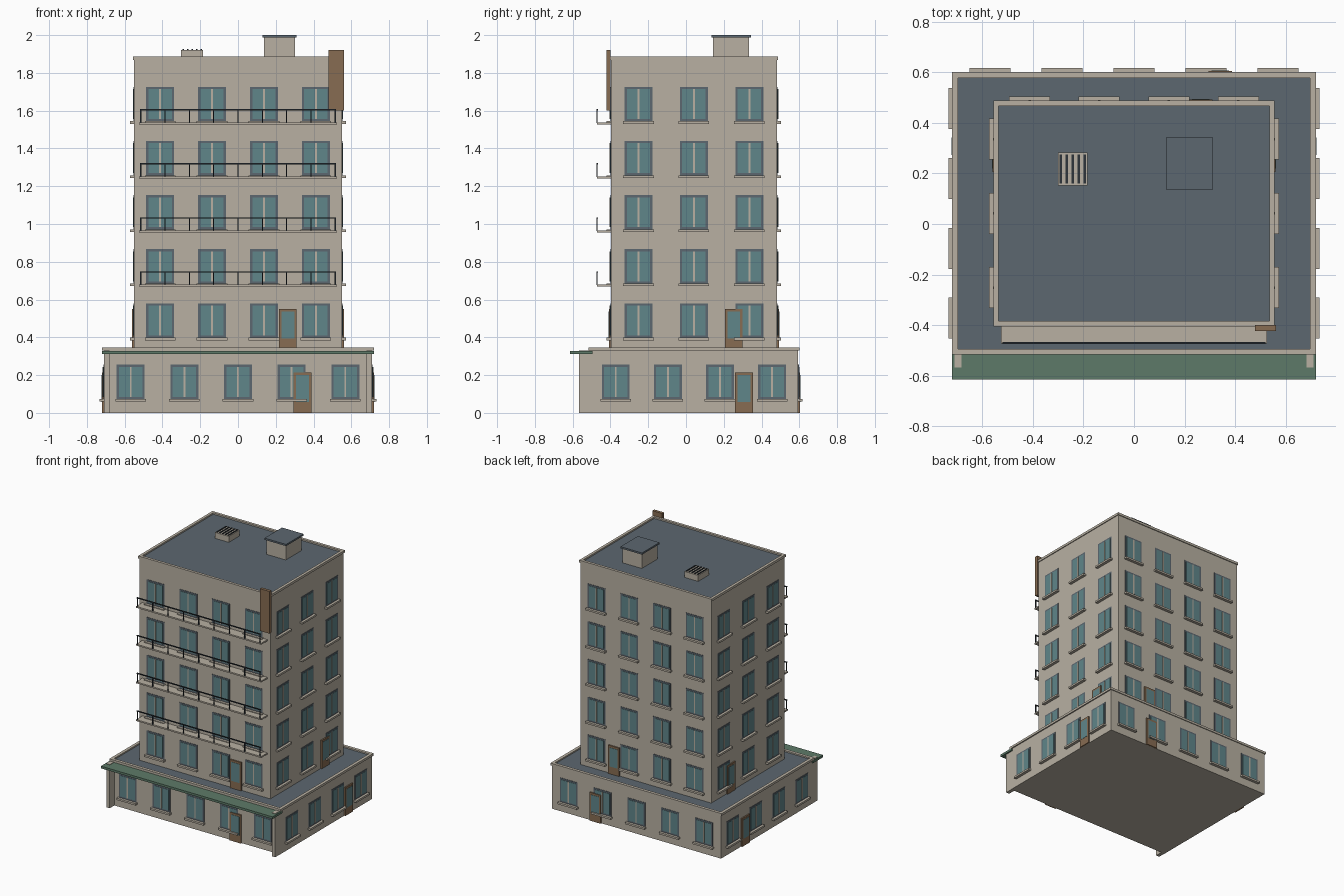
import bpy, bmesh, math
from mathutils import Matrix, Vector

if "Cube" in bpy.data.objects:
    bpy.data.objects.remove(bpy.data.objects["Cube"])


def material(name, rgb):
    m = bpy.data.materials.new(name)
    m.diffuse_color = (*rgb, 1)
    m.use_nodes = True
    m.node_tree.nodes["Principled BSDF"].inputs["Base Color"].default_value = m.diffuse_color
    return m


WALL = material("warm_stone", (0.48, 0.434, 0.361))
SLATE = material("slate_grey", (0.107, 0.136, 0.162))
GLASS = material("teal_glass", (0.117, 0.238, 0.254))
WOOD = material("brown_wood", (0.242, 0.15, 0.084))
DARK = material("dark_metal", (0.026, 0.034, 0.042))
GREEN = material("awning_green", (0.11, 0.195, 0.138))

parts = {}   # part name -> (bmesh, material)


def box(name, mat, lo, hi, frame=Matrix.Identity(4)):
    """Add an axis-aligned box, in the given local frame, to a named part."""
    bm = parts.setdefault(name, (bmesh.new(), mat))[0]
    lo, hi = Vector(lo), Vector(hi)
    m = frame @ Matrix.Translation((lo + hi) / 2) @ Matrix.Diagonal((*(hi - lo), 1))
    bmesh.ops.create_cube(bm, size=1, matrix=m)


def parapet(name, hx, hy, z0, z1, t):
    """Thin raised rim around a flat roof."""
    for s in (-1, 1):
        a, b = sorted((s * hx, s * (hx - t)))
        box(name, WALL, (a, CY - hy, z0), (b, CY + hy, z1))
        a, b = sorted((s * hy, s * (hy - t)))
        box(name, WALL, (-hx + t, CY + a, z0), (hx - t, CY + b, z1))


def window(p, f, u, z):
    """Framed window with mullion and sill; f: x along wall, -y outward."""
    w, h, e = 0.074, 0.182, 0.012
    box(p + "_window_frames", SLATE, (u - w, -0.003, z), (u + w, 0.004, z + h), f)
    box(p + "_window_glass", GLASS, (u - w + e, -0.005, z + e), (u + w - e, 0.004, z + h - e), f)
    box(p + "_window_mullions", WALL, (u - 0.005, -0.007, z + e), (u + 0.005, 0.004, z + h - e), f)
    box(p + "_window_sills", WALL, (u - 0.081, -0.022, z - 0.014), (u + 0.081, 0.004, z), f)


def door(p, f, u, z):
    """Wooden door with a large glass pane."""
    box(p + "_doors", WOOD, (u - 0.047, -0.010, z), (u + 0.047, 0.004, z + 0.215), f)
    box(p + "_door_glass", GLASS, (u - 0.034, -0.012, z + 0.057), (u + 0.034, 0.004, z + 0.2), f)


def facades(p, hx, hy, nx, ny, sills, door_z):
    """Windows and one door on each of the four walls."""
    for k in range(4):
        half, depth, n = (hx, hy, nx) if k % 2 == 0 else (hy, hx, ny)
        f = (Matrix.Translation((0, CY, 0)) @ Matrix.Rotation(k * math.pi / 2, 4, 'Z')
             @ Matrix.Translation((0, -depth, 0)))
        for z in sills:
            for i in range(n):
                window(p, f, half * ((2 * i + 1) / n - 1), z)
        # doors sit toward +x on front/back and toward +y on both sides
        door(p, f, 0.48 * half * (1 if k < 2 else -1), door_z)


CY = 0.042                  # both blocks share this centre in y
PX, PY = 0.71, 0.552        # podium half sizes
TX, TY = 0.55, 0.44         # tower half sizes
FLOOR = 0.2865

# podium block
box("podium_walls", WALL, (-PX, CY - PY, 0), (PX, CY + PY, 0.33))
box("podium_roof", SLATE, (-PX, CY - PY, 0.33), (PX, CY + PY, 0.336))
parapet("podium_parapet", PX + 0.009, PY + 0.006, 0.329, 0.346, 0.023)
facades("podium", PX, PY, 5, 4, [0.073], 0.0)

# tower block
box("tower_walls", WALL, (-TX, CY - TY, 0.33), (TX, CY + TY, 1.87))
box("tower_roof", SLATE, (-TX, CY - TY, 1.87), (TX, CY + TY, 1.876))
parapet("tower_parapet", TX + 0.006, TY + 0.006, 1.869, 1.887, 0.021)
facades("tower", TX, TY, 4, 3, [0.398 + i * FLOOR for i in range(5)], 0.336)

# balconies with railings on the four upper floors
for i in range(4):
    z = 0.668 + i * FLOOR
    box("balcony_slabs", WALL, (-0.525, -0.472, z), (0.525, CY - TY + 0.005, z + 0.011))
    box("balcony_rails", DARK, (-0.519, -0.474, z + 0.074), (0.519, -0.467, z + 0.081))
    for j in range(9):
        x = -0.515 + j * 1.03 / 8
        box("balcony_posts", DARK, (x - 0.003, -0.4735, z + 0.008), (x + 0.003, -0.4675, z + 0.076))

# front awning and its posts
box("awning", GREEN, (-0.72, -0.615, 0.311), (0.72, -0.495, 0.328))
for s in (-1, 1):
    box("awning_posts", WALL, (s * 0.695 - 0.014, -0.566, 0), (s * 0.695 + 0.014, -0.505, 0.331))

# blank sign board on the front corner
box("sign_board", WOOD, (0.479, -0.422, 1.602), (0.561, -0.399, 1.922))

# rooftop stair house
box("stair_house", WALL, (0.138, 0.143, 1.87), (0.301, 0.333, 1.988))
box("stair_house_cap", SLATE, (0.129, 0.134, 1.987), (0.31, 0.343, 2.0))

# rooftop vent with slats
box("roof_vent", WALL, (-0.301, 0.153, 1.87), (-0.184, 0.283, 1.921))
for j in range(5):
    x = -0.2425 + (j - 2) * 0.0237
    box("vent_slats", DARK, (x - 0.0045, 0.161, 1.915), (x + 0.0045, 0.275, 1.926))

# turn each part into an object
for name, (bm, mat) in parts.items():
    me = bpy.data.meshes.new(name)
    bm.to_mesh(me)
    bm.free()
    me.materials.append(mat)
    bpy.context.collection.objects.link(bpy.data.objects.new(name, me))
